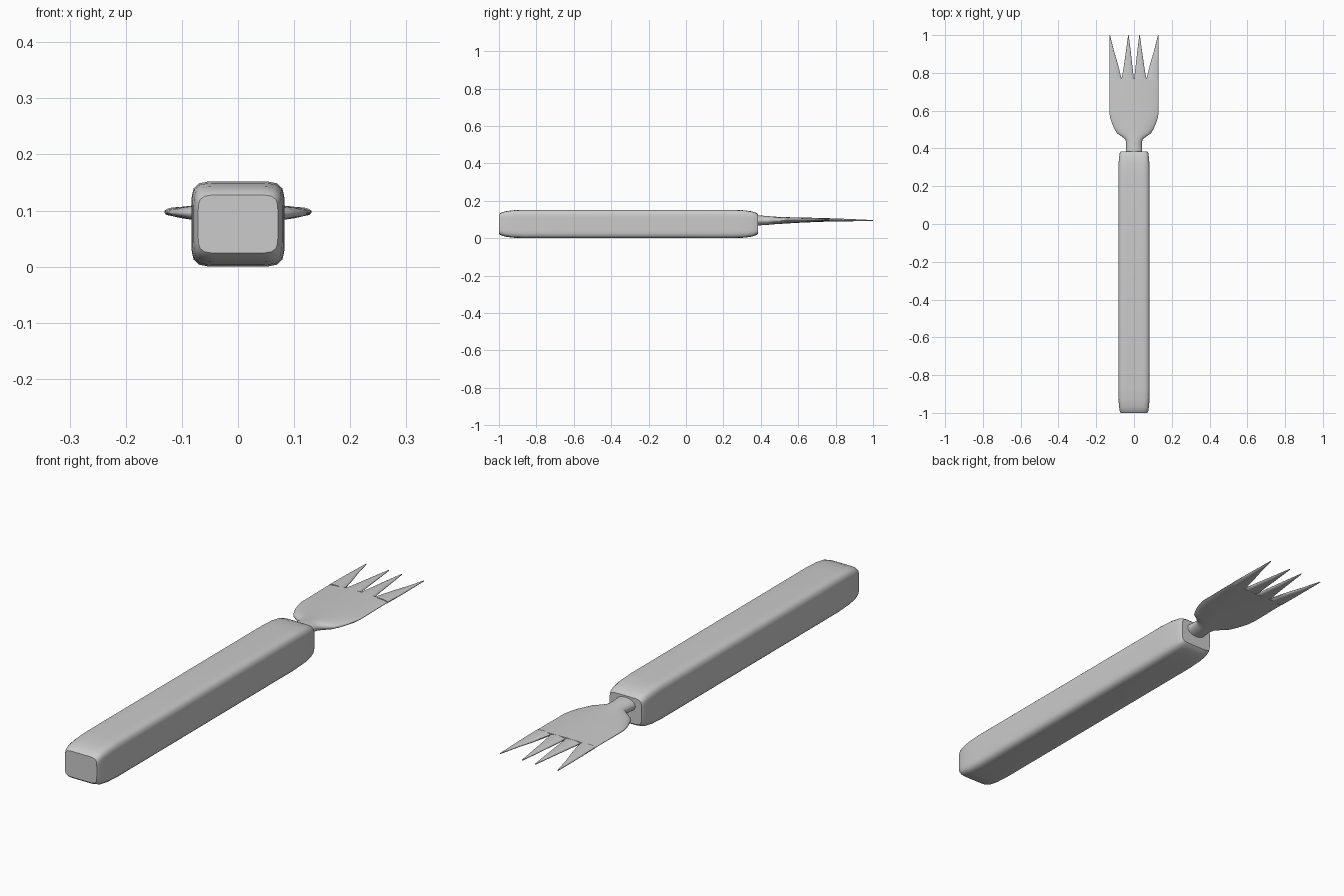
import bpy, bmesh, math

if "Cube" in bpy.data.objects:
    bpy.data.objects.remove(bpy.data.objects["Cube"])


def section(x, y, z, w, h, n, p):
    """Superellipse ring: p=2 is an ellipse, higher p is boxier."""
    ring = []
    for i in range(n):
        a = 2 * math.pi * (i + 0.5) / n
        c, s = math.cos(a), math.sin(a)
        r = (abs(c) ** p + abs(s) ** p) ** (-1 / p)
        ring.append((x + w * c * r, y, z + h * s * r))
    return ring


def loft(bm, sections):
    rings = [[bm.verts.new(co) for co in s] for s in sections]
    n = len(rings[0])
    for a, b in zip(rings, rings[1:]):
        for i in range(n):
            j = (i + 1) % n
            bm.faces.new((a[i], a[j], b[j], b[i]))
    bm.faces.new(rings[0])
    bm.faces.new(rings[-1])


def finish(bm, name, angle):
    bmesh.ops.recalc_face_normals(bm, faces=bm.faces)
    mesh = bpy.data.meshes.new(name)
    bm.to_mesh(mesh)
    bm.free()
    ob = bpy.data.objects.new(name, mesh)
    bpy.context.collection.objects.link(ob)
    bpy.ops.object.select_all(action='DESELECT')
    ob.select_set(True)
    bpy.context.view_layer.objects.active = ob
    bpy.ops.object.shade_smooth_by_angle(angle=math.radians(angle))
    return ob


# Handle: soft-edged bar, narrowing at both ends (inset, half width, half height)
end = [(0, .071, .052), (.008, .075, .059), (.03, .079, .067),
       (.07, .082, .073), (.13, .083, .076)]
rows = [(-1 + d, w, h) for d, w, h in end]
rows += [(.385 - d, w, h) for d, w, h in reversed(end)]
bm = bmesh.new()
loft(bm, [section(0, y, .076, w, h, 48, 7) for y, w, h in rows])
finish(bm, "handle", 40)

# Fork neck and palm: (y, half width, centre z, half thickness)
palm = [(.36, .045, .095, .028), (.40, .043, .095, .026), (.435, .042, .095, .024),
        (.45, .048, .095, .0225), (.465, .068, .095, .021), (.48, .09, .095, .020),
        (.50, .102, .095, .019), (.53, .116, .096, .0175), (.56, .126, .096, .016),
        (.59, .131, .097, .015), (.64, .131, .097, .013), (.70, .131, .098, .011),
        (.77, .131, .098, .009)]
bm = bmesh.new()
loft(bm, [section(0, y, z, w, t, 40, 2) for y, w, z, t in palm])

# Tines: (y, inner x, outer x, half thickness), mirrored to both sides
outer_tine = [(.765, .065, .131, .0085), (.80, .073, .131, .008), (.85, .086, .131, .007),
              (.92, .107, .130, .005), (1.0, .127, .129, .002)]
inner_tine = [(.765, .0, .067, .0085), (.80, .004, .060, .008), (.85, .010, .052, .007),
              (.92, .018, .042, .005), (1.0, .028, .031, .002)]
for side in (-1, 1):
    for tine in (outer_tine, inner_tine):
        loft(bm, [section(side * (a + b) / 2, y, .098 - .003 * (y - .765) / .235,
                          (b - a) / 2, t, 16, 2.4) for y, a, b, t in tine])
finish(bm, "fork_head", 45)
